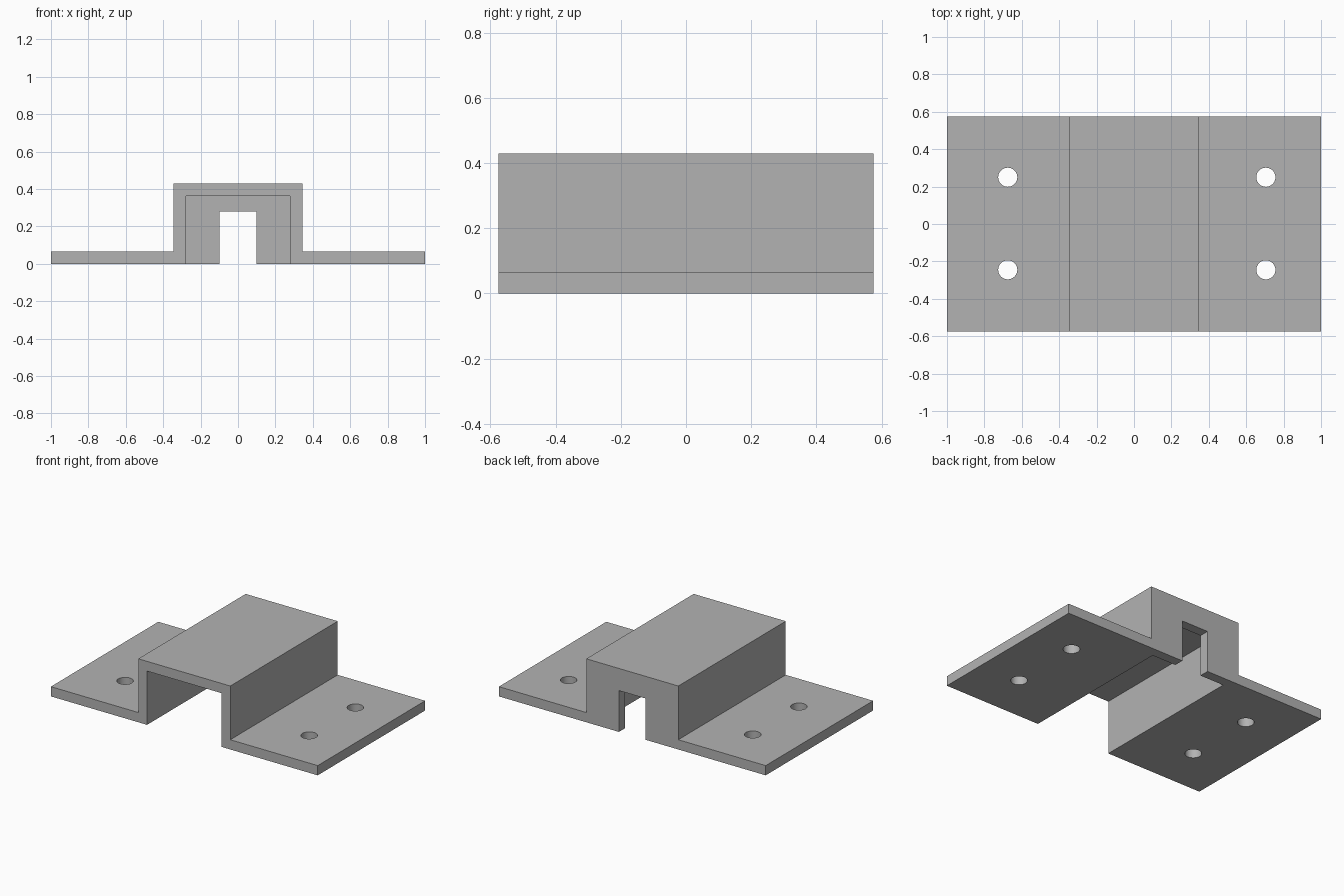
import bpy, bmesh
from mathutils import Matrix

cube = bpy.data.objects.get("Cube")
if cube:
    bpy.data.objects.remove(cube, do_unlink=True)

DEPTH = 0.575     # half depth
T = 0.066         # sheet thickness
TOP = 0.43        # channel height
OUTER = 0.345     # channel half width
INNER = OUTER - T
NOTCH, NOTCH_TOP = 0.1, 0.28

grey = bpy.data.materials.new("plain grey")
grey.use_nodes = True
colour = (0.45, 0.45, 0.45, 1)
grey.diffuse_color = colour
grey.node_tree.nodes["Principled BSDF"].inputs["Base Color"].default_value = colour


def add_object(name, bm):
    bmesh.ops.recalc_face_normals(bm, faces=bm.faces)
    mesh = bpy.data.meshes.new(name)
    bm.to_mesh(mesh)
    bm.free()
    mesh.materials.append(grey)
    obj = bpy.data.objects.new(name, mesh)
    bpy.context.collection.objects.link(obj)
    return obj


def extrude_half_profile(name, half, y0, y1):
    """Mirror a half outline in x and extrude it from y0 to y1."""
    outline = half + [(-x, z) for x, z in reversed(half)]
    bm = bmesh.new()
    face = bm.faces.new([bm.verts.new((x, y0, z)) for x, z in outline])
    out = bmesh.ops.extrude_face_region(bm, geom=[face])
    verts = [v for v in out["geom"] if isinstance(v, bmesh.types.BMVert)]
    bmesh.ops.translate(bm, verts=verts, vec=(0, y1 - y0, 0))
    return add_object(name, bm)


# Bracket: flanges and raised channel, open at the front
flange_and_top = [(1, 0), (1, T), (OUTER, T), (OUTER, TOP)]
bracket = extrude_half_profile(
    "bracket", [(INNER, TOP - T), (INNER, 0)] + flange_and_top, -DEPTH, DEPTH - T)

# Notched end wall, carrying the same outer outline to the back
end_wall = extrude_half_profile(
    "end_wall", [(NOTCH, NOTCH_TOP), (NOTCH, 0)] + flange_and_top, DEPTH - T, DEPTH)

# Four screw holes through the flanges
bm = bmesh.new()
for x in (-0.675, 0.705):
    for y in (-0.245, 0.25):
        bmesh.ops.create_cone(bm, cap_ends=True, segments=48, radius1=0.051,
                              radius2=0.051, depth=0.3,
                              matrix=Matrix.Translation((x, y, 0)))
cutter = add_object("screw_hole_cutter", bm)
cutter.hide_render = True

# Join the wall to the bracket, then drill the holes
for other, operation in ((end_wall, 'UNION'), (cutter, 'DIFFERENCE')):
    mod = bracket.modifiers.new(operation.lower(), 'BOOLEAN')
    mod.object = other
    mod.operation = operation
    mod.solver = 'EXACT'
bpy.context.view_layer.objects.active = bracket
bracket.select_set(True)
for mod in list(bracket.modifiers):
    bpy.ops.object.modifier_apply(modifier=mod.name)
for helper in (end_wall, cutter):
    bpy.data.objects.remove(helper, do_unlink=True)

# Clean up flat faces and smooth the hole walls
bm = bmesh.new()
bm.from_mesh(bracket.data)
bmesh.ops.dissolve_limit(bm, angle_limit=0.01, verts=bm.verts, edges=bm.edges)
bm.to_mesh(bracket.data)
bm.free()
bpy.ops.object.shade_smooth_by_angle(angle=0.5)
